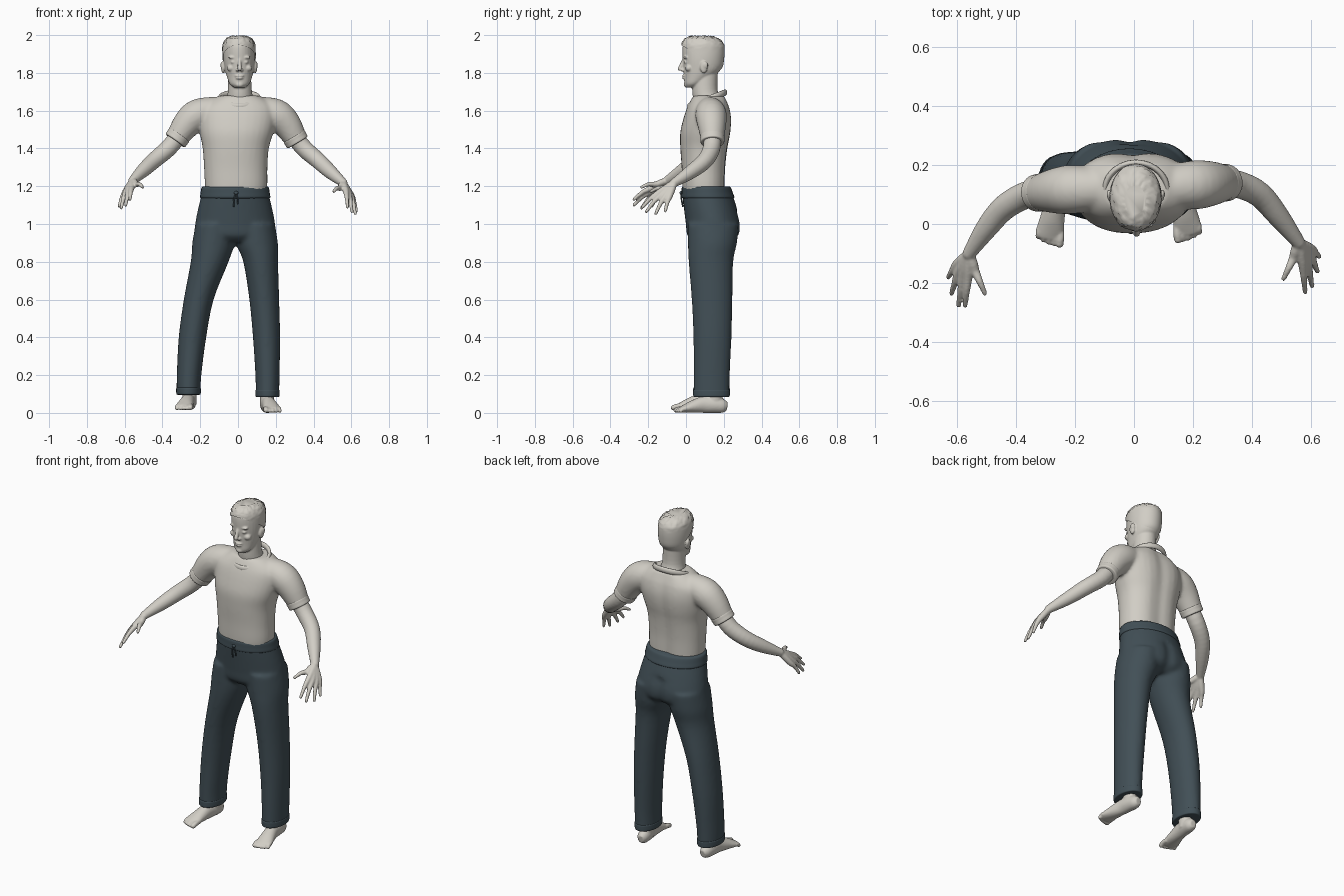
import bpy, bmesh, math, random
from mathutils import Vector, Matrix

random.seed(4)
if "Cube" in bpy.data.objects:
    bpy.data.objects.remove(bpy.data.objects["Cube"], do_unlink=True)


def make_material(name, rgb):
    mat = bpy.data.materials.new(name)
    mat.use_nodes = True
    mat.diffuse_color = (*rgb, 1)
    shader = next(n for n in mat.node_tree.nodes if n.type == 'BSDF_PRINCIPLED')
    shader.inputs["Base Color"].default_value = (*rgb, 1)
    return mat


PALE = make_material("warm_pale_grey", (.64, .615, .56))
SLATE = make_material("dark_slate", (.054, .079, .094))


def refine(stations, steps=4):
    """Smooth spline through the stations, radii included."""
    out, last = [], len(stations) - 1
    for i in range(last):
        near = (stations[max(i - 1, 0)], stations[i], stations[i + 1], stations[min(i + 2, last)])
        for k in range(steps):
            t = k / steps
            out.append([.5 * (2 * q + (r - p) * t + (2 * p - 5 * q + 4 * r - s) * t * t
                              + (3 * q - p - 3 * r + s) * t ** 3) for p, q, r, s in zip(*near)])
    return out + [list(stations[-1])]


def loft(bm, stations, follow=False, sides=32, power=1.0):
    """Closed skin over ellipses (x, y, z, rx, ry), level or square to the path."""
    path = refine(stations)
    centres = [Vector(p[:3]) for p in path]
    rings = []
    for i, (x, y, z, rx, ry) in enumerate(path):
        u, v = Vector((1, 0, 0)), Vector((0, 1, 0))
        if follow:
            t = (centres[min(i + 1, len(path) - 1)] - centres[max(i - 1, 0)]).normalized()
            u = t.cross(Vector((0, 0, 1))).normalized()
            v = u.cross(t)
        ring = []
        for k in range(sides):
            a = math.tau * k / sides
            c, s = (math.copysign(abs(w) ** power, w) for w in (math.cos(a), math.sin(a)))
            ring.append(bm.verts.new(centres[i] + u * rx * c + v * ry * s))
        rings.append(ring)
    for low, high in zip(rings, rings[1:]):
        for k in range(sides):
            j = (k + 1) % sides
            bm.faces.new((low[k], low[j], high[j], high[k]))
    bm.faces.new(rings[0][::-1])
    bm.faces.new(rings[-1])


def ball(bm, centre, radii):
    place = Matrix.Translation(centre) @ Matrix.Diagonal((*radii, 1))
    bmesh.ops.create_uvsphere(bm, u_segments=16, v_segments=10, radius=1, matrix=place)


def tube(bm, points, sides=16):
    """Round limb through (x, y, z, r) with a rounded tip."""
    loft(bm, [(*p, p[3]) for p in points], follow=True, sides=sides)
    ball(bm, points[-1][:3], [points[-1][3]] * 3)


def finish(name, bm, mat, voxel=0, relax=4):
    bmesh.ops.recalc_face_normals(bm, faces=bm.faces)
    mesh = bpy.data.meshes.new(name)
    bm.to_mesh(mesh)
    bm.free()
    mesh.materials.append(mat)
    mesh.polygons.foreach_set("use_smooth", [True] * len(mesh.polygons))
    obj = bpy.data.objects.new(name, mesh)
    bpy.context.collection.objects.link(obj)
    if voxel:
        fuse = obj.modifiers.new("fuse", 'REMESH')
        fuse.mode, fuse.voxel_size, fuse.use_smooth_shade = 'VOXEL', voxel, True
        soft = obj.modifiers.new("soften", 'SMOOTH')
        soft.factor, soft.iterations = .5, relax
    return obj


# Head with face, ears and neck
HEAD = [(.008, .03, 1.722, .028, .028), (.008, .042, 1.742, .052, .05), (.008, .068, 1.78, .067, .078),
        (.007, .086, 1.82, .077, .1), (.006, .09, 1.87, .083, .107), (.005, .09, 1.92, .083, .109),
        (.005, .088, 1.95, .077, .103), (.005, .083, 1.975, .06, .082), (.005, .08, 1.988, .03, .045)]
bm = bmesh.new()
loft(bm, HEAD)
loft(bm, [(.01, .13, 1.58, .08, .08), (.01, .112, 1.66, .07, .074),
          (.01, .1, 1.71, .063, .067), (.008, .1, 1.8, .06, .068)])
tube(bm, [(.008, -.01, 1.875, .008), (.008, -.022, 1.845, .01), (.009, -.032, 1.822, .012)])
for s in (-1, 1):
    ball(bm, (.008 + s * .012, -.018, 1.815), (.009, .011, .008))        # nostril
    ball(bm, (.008 + s * .034, -.001, 1.882), (.026, .013, .008))        # brow
    ball(bm, (.008 + s * .032, -.001, 1.857), (.015, .012, .008))        # closed eye
    ball(bm, (.008 + s * .045, .015, 1.825), (.022, .02, .018))          # cheek
    ball(bm, (.006 + s * .085, .094, 1.83), (.011, .02, .032))           # ear
    ball(bm, (.006 + s * .09, .101, 1.84), (.009, .016, .02))
for z, w in ((1.784, .026), (1.772, .022)):
    ball(bm, (.008, -.006, z), (w, .016, .006))                          # lips
ball(bm, (.008, .005, 1.738), (.024, .018, .016))                        # chin
finish("head", bm, PALE, .0045, 3)

# Short cropped hair
bm = bmesh.new()
loft(bm, [(x, y, z + .006, rx + .005, ry + .005) for x, y, z, rx, ry in HEAD[2:]], sides=56)
bmesh.ops.bisect_plane(bm, geom=bm.verts[:] + bm.edges[:] + bm.faces[:], clear_inner=True,
                       plane_co=(0, -.02, 1.945), plane_no=(0, .14, .22))
bm.normal_update()
for v in bm.verts:
    crown = max(0, min(1, (v.co.z - 1.92) / .04))
    v.co += v.normal * random.uniform(-.002, .005) * crown
finish("hair", bm, PALE)

# Shirt: torso and sleeves fused together
SLEEVES = {
    "left": [(.1, .125, 1.605, .07), (.2, .132, 1.58, .083), (.26, .137, 1.525, .076), (.313, .14, 1.436, .058)],
    "right": [(-.11, .12, 1.605, .07), (-.21, .117, 1.58, .083), (-.27, .112, 1.53, .076), (-.33, .105, 1.445, .058)]}
bm = bmesh.new()
loft(bm, [(-.01, .097, 1.17, .163, .114), (-.01, .096, 1.22, .166, .116), (-.012, .096, 1.3, .168, .119),
          (-.012, .098, 1.4, .175, .128), (-.008, .105, 1.48, .194, .136), (-.003, .115, 1.55, .205, .131),
          (0, .12, 1.61, .2, .117), (.005, .122, 1.65, .16, .1), (.007, .125, 1.68, .105, .085)], power=.9)
for v in bm.verts:                                                       # spine hollow
    if v.co.y > .1:
        v.co.y -= .014 * math.exp(-((v.co.x + .005) / .045) ** 2)
for points in SLEEVES.values():
    loft(bm, [(*p, p[3]) for p in points], follow=True)
finish("shirt", bm, PALE, .009, 8)

# Sleeve hems
for side, points in SLEEVES.items():
    a, b = Vector(points[-2][:3]), Vector(points[-1][:3])
    step = (b - a).normalized()
    bm = bmesh.new()
    loft(bm, [(*(b + step * d), r, r) for d, r in
              ((-.034, .058), (-.031, .064), (-.015, .0635), (.002, .0625), (.006, .055))], follow=True)
    finish(side + "_sleeve_hem", bm, PALE)

# Ribbed collar, lower at the front
bm = bmesh.new()
turns, sides = 48, 10
grid = []
for i in range(turns):
    a = math.tau * i / turns
    out = Vector((math.cos(a), math.sin(a), 0))
    mid = Vector((.007 + .106 * out.x, .112 + .096 * out.y, 1.66 + .036 * out.y))
    ring = []
    for k in range(sides):
        b = math.tau * k / sides
        ring.append(bm.verts.new(mid + out * .01 * math.cos(b) + Vector((0, 0, .017 * math.sin(b)))))
    grid.append(ring)
for i in range(turns):
    for k in range(sides):
        p, q = grid[i], grid[(i + 1) % turns]
        j = (k + 1) % sides
        bm.faces.new((p[k], q[k], q[j], p[j]))
finish("collar", bm, PALE)

# Arms and hands: wrist-to-tip strands fuse into a palm with fingers
ARMS = {
    "left": ([(.29, .14, 1.475, .046), (.35, .135, 1.4, .046), (.425, .1, 1.335, .043),
              (.49, .025, 1.275, .037), (.557, -.062, 1.218, .023)],
             [((.572, -.14, 1.17), (.58, -.23, 1.09)), ((.588, -.13, 1.155), (.603, -.21, 1.065)),
              ((.6, -.11, 1.145), (.621, -.16, 1.055)), ((.605, -.088, 1.143), (.627, -.11, 1.068))],
             ((.54, -.115, 1.19), (.507, -.185, 1.172))),
    "right": ([(-.3, .108, 1.485, .046), (-.365, .098, 1.405, .046), (-.44, .055, 1.34, .043),
               (-.5, -.015, 1.285, .037), (-.558, -.1, 1.23, .023)],
              [((-.563, -.185, 1.19), (-.572, -.276, 1.13)), ((-.58, -.18, 1.175), (-.594, -.276, 1.1)),
               ((-.595, -.165, 1.165), (-.618, -.235, 1.085)), ((-.603, -.14, 1.16), (-.629, -.18, 1.095))],
              ((-.538, -.16, 1.21), (-.505, -.235, 1.195)))}
for side, (arm, fingers, thumb) in ARMS.items():
    bm = bmesh.new()
    tube(bm, arm, 24)
    wrist = Vector(arm[-1][:3])
    for knuckle, tip in fingers + [thumb]:
        k, t = Vector(knuckle), Vector(tip)
        bend = k.lerp(t, .5) + Vector((0, 0, .008))
        tube(bm, [(*wrist, .017), (*wrist.lerp(k, .55), .018), (*k, .0155), (*bend, .0115), (*t, .0085)])
    finish(side + "_arm", bm, PALE, .0055, 2)

# Trousers: hips and two legs fused together
LEGS = {
    "left": [(.09, .143, 1, .105, .135), (.1, .14, .9, .111, .13), (.12, .132, .8, .092, .118),
             (.139, .138, .6, .079, .108), (.151, .14, .4, .072, .101), (.156, .136, .2, .064, .096),
             (.156, .135, .088, .062, .095)],
    "right": [(-.12, .143, 1, .105, .135), (-.13, .14, .9, .112, .13), (-.15, .132, .8, .1, .118),
              (-.208, .138, .6, .079, .108), (-.241, .14, .4, .073, .101), (-.259, .136, .2, .065, .096),
              (-.262, .135, .1, .063, .095)]}
bm = bmesh.new()
loft(bm, [(-.015, .108, 1.195, .174, .127), (-.015, .115, 1.15, .18, .134), (-.015, .13, 1.08, .197, .141),
          (-.015, .145, 1, .212, .146), (-.015, .145, .94, .215, .138), (-.015, .143, .905, .19, .1)])
for v in bm.verts:                                                       # seat cleft
    if v.co.y > .15 and v.co.z < 1.08:
        v.co.y -= .016 * math.exp(-((v.co.x + .015) / .03) ** 2)
for leg in LEGS.values():
    loft(bm, leg)
finish("trousers", bm, SLATE, .01, 8)

# Trouser hems, waistband and drawstring
for side, leg in LEGS.items():
    x, y, z, rx, ry = leg[-1]
    bm = bmesh.new()
    loft(bm, [(x, y, z + h, rx + g, ry + g) for h, g in
              ((-.004, -.006), (0, .001), (.02, .002), (.032, .001), (.036, -.006))])
    finish(side + "_trouser_hem", bm, SLATE)
bm = bmesh.new()
loft(bm, [(-.015, .117, 1.135, .178, .132), (-.015, .116, 1.142, .186, .14), (-.015, .112, 1.165, .183, .136),
          (-.015, .108, 1.19, .179, .131), (-.015, .108, 1.198, .172, .124)])
finish("waistband", bm, SLATE)
bm = bmesh.new()
ball(bm, (-.01, -.027, 1.165), (.012, .007, .009))
for dx, drop in ((-.012, .07), (.008, .055)):
    tube(bm, [(-.01, -.027, 1.163, .004), (-.01 + dx, -.024, 1.13, .004), (-.01 + dx, -.017, 1.163 - drop, .004)], 8)
finish("drawstring", bm, SLATE)

# Bare feet: the right one is mirrored, slightly ahead and raised
for side, s, ox, oy, oz in (("left", 1, 0, 0, 0), ("right", -1, -.103, -.015, .014)):
    bm = bmesh.new()
    foot = [(.15, .218, .032, .018, .022), (.152, .195, .036, .032, .036), (.156, .15, .043, .037, .043),
            (.162, .095, .044, .036, .044), (.172, .04, .034, .041, .034), (.181, -.005, .023, .046, .022),
            (.184, -.032, .016, .042, .014)]
    loft(bm, [(s * x + ox, y + oy, z + oz, rx, ry) for x, y, z, rx, ry in foot], follow=True)
    loft(bm, [(s * .153 + ox, .15 + oy, h + oz, r, r * 1.15) for h, r in ((.03, .036), (.09, .038), (.18, .042))])
    for i in range(5):
        x, r = .147 + .018 * i, .014 if i == 0 else .0105
        y = -.052 + .0016 * i * i
        tube(bm, [(s * x + ox, .0 + oy, .022 + oz, r), (s * x + ox, y * .6 + oy, .021 + oz, r),
                  (s * (x + .002) + ox, y + oy, r + oz, r)])
    finish(side + "_foot", bm, PALE, .005, 2)
